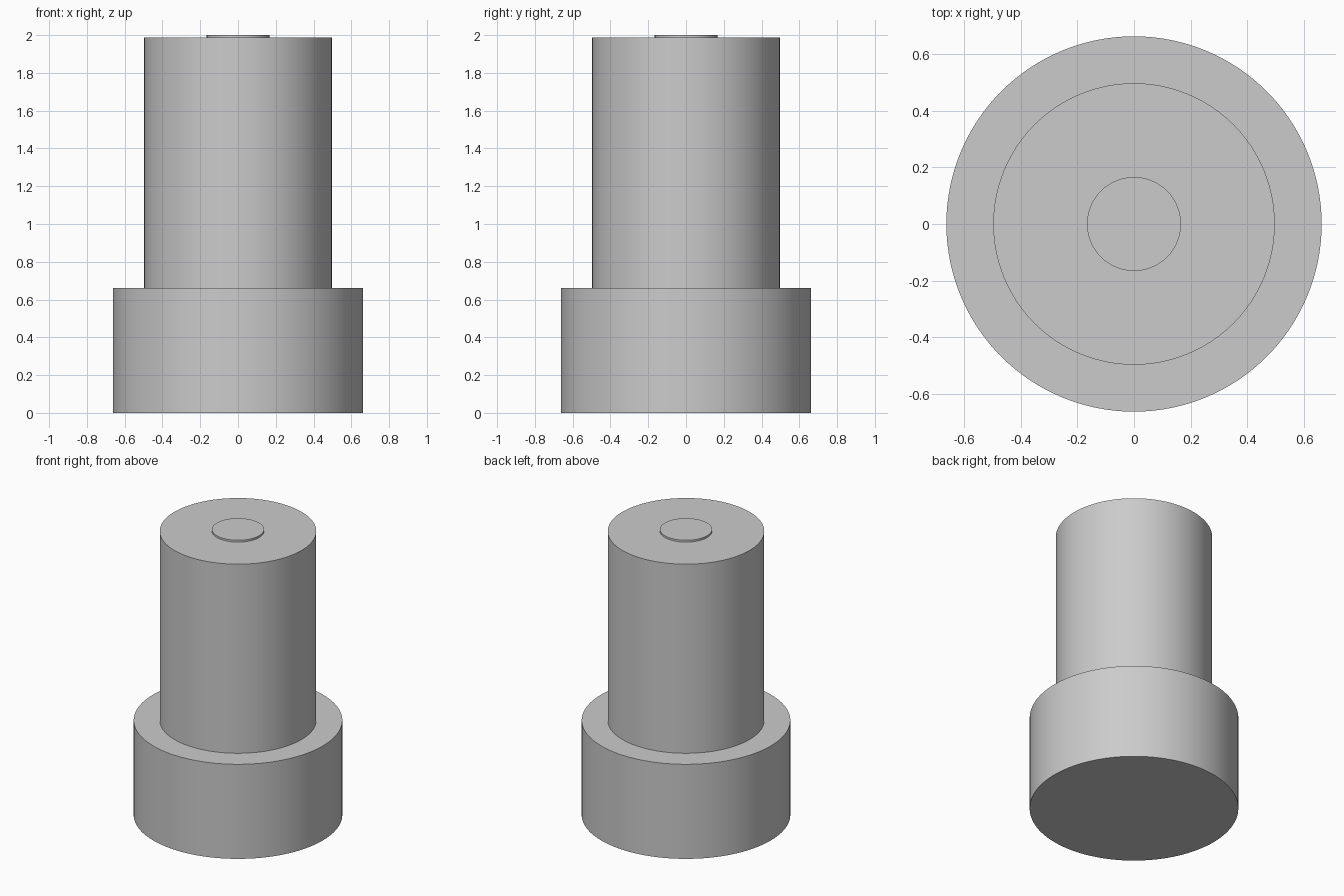
import bpy
import math

cube = bpy.data.objects.get("Cube")
if cube:
    bpy.data.objects.remove(cube, do_unlink=True)

grey = bpy.data.materials.new("plain_grey")
grey.use_nodes = True
colour = (0.6, 0.6, 0.6, 1)
grey.diffuse_color = colour
grey.node_tree.nodes["Principled BSDF"].inputs["Base Color"].default_value = colour

UNIT = 2 / 3.02  # base radius, so that the whole stack is 2 high


def disc(name, radius, bottom, height):
    """Smooth upright cylinder; sizes are in base radii."""
    bpy.ops.mesh.primitive_cylinder_add(
        vertices=128, radius=radius * UNIT, depth=height * UNIT,
        location=(0, 0, (bottom + height / 2) * UNIT))
    obj = bpy.context.object
    obj.name = name
    obj.data.materials.append(grey)
    bpy.ops.object.shade_smooth_by_angle(angle=math.radians(30))
    return obj


# Wide foot, tall column and thin cap disc, stacked
disc("base", 1, 0, 1)
disc("column", 0.75, 1, 2)
disc("top_button", 0.25, 3, 0.02)
